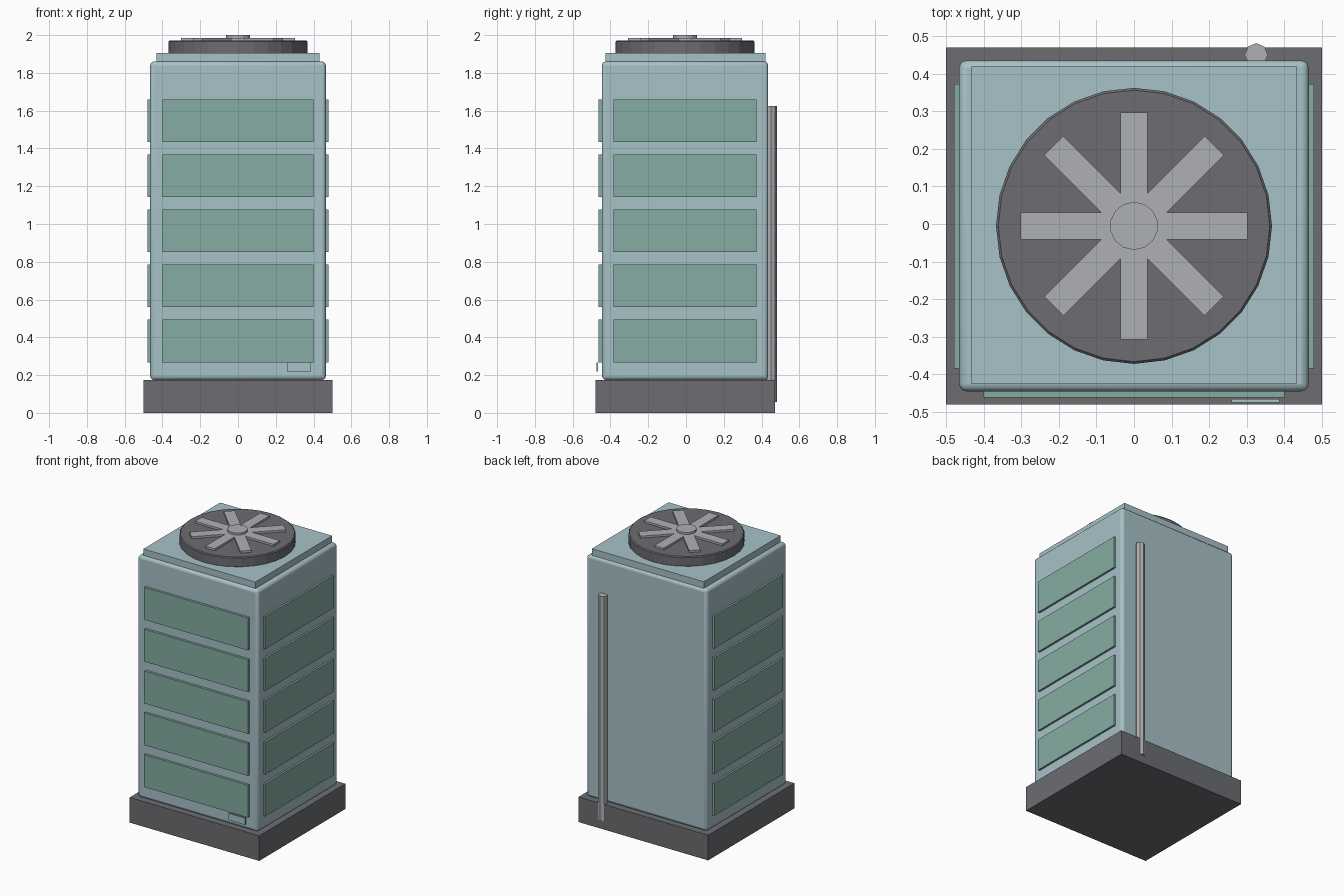
import bpy
from math import pi

cube = bpy.data.objects.get("Cube")
if cube:
    bpy.data.objects.remove(cube, do_unlink=True)

CY = -0.005  # depth centre of the cabinet


def material(name, r, g, b):
    m = bpy.data.materials.new(name)
    m.use_nodes = True
    m.diffuse_color = (r, g, b, 1)
    m.node_tree.nodes["Principled BSDF"].inputs["Base Color"].default_value = (r, g, b, 1)
    return m


pale_blue = material("pale blue paint", 0.39, 0.54, 0.58)
green = material("sage green panel", 0.235, 0.413, 0.366)
dark = material("dark grey", 0.15, 0.152, 0.168)
metal = material("light metal", 0.42, 0.434, 0.456)


def finish(name, mat, bevel, segments):
    ob = bpy.context.object
    ob.name = name
    ob.data.materials.append(mat)
    if bevel:
        mod = ob.modifiers.new("rounded edges", "BEVEL")
        mod.width = bevel
        mod.segments = segments
    return ob


def box(name, mat, x, y, z, bevel=0, segments=2):
    """Box from (min, max) ranges on each axis."""
    bpy.ops.mesh.primitive_cube_add(size=1, location=[sum(r) / 2 for r in (x, y, z)])
    ob = bpy.context.object
    ob.scale = [r[1] - r[0] for r in (x, y, z)]
    bpy.ops.object.transform_apply(location=False, rotation=False, scale=True)
    return finish(name, mat, bevel, segments)


def cylinder(name, mat, x, y, z, radius, sides, bevel=0):
    bpy.ops.mesh.primitive_cylinder_add(vertices=sides, radius=radius,
                                        depth=z[1] - z[0], location=(x, y, sum(z) / 2))
    return finish(name, mat, bevel, 1)


# Plinth, cabinet and roof plate
box("base", dark, (-0.5, 0.5), (-0.48, 0.47), (0, 0.175))
body = box("cabinet", pale_blue, (-0.465, 0.465), (-0.445, 0.435), (0.175, 1.86), 0.02, 3)
bpy.ops.object.shade_smooth_by_angle(angle=pi / 5)
box("roof_plate", pale_blue, (-0.432, 0.432), (-0.425, 0.42), (1.85, 1.905))

# Louvre panels on the front and both sides
for i in range(5):
    z = (0.268 + 0.2915 * i, 0.494 + 0.2915 * i)
    box(f"front_panel_{i + 1}", green, (-0.4, 0.4), (-0.462, -0.43), z)
    box(f"left_panel_{i + 1}", green, (0.45, 0.479), (-0.385, 0.372), z)
    box(f"right_panel_{i + 1}", green, (-0.479, -0.45), (-0.385, 0.372), z)

# Small blank plate at the lower front
box("front_plate", pale_blue, (0.26, 0.387), (-0.475, -0.466), (0.218, 0.266))

# Pipe up the back
cylinder("back_pipe", metal, 0.325, 0.45, (0.058, 1.625), 0.031, 8)

# Roof fan
cylinder("fan_housing", dark, 0, CY, (1.9, 1.972), 0.367, 28, 0.006)
for i in range(4):
    blade = box(f"fan_blade_pair_{i + 1}", metal, (-0.302, 0.302),
                (CY - 0.036, CY + 0.036), (1.97, 1.986))
    blade.rotation_euler.z = i * pi / 4
cylinder("fan_hub", metal, 0, CY, (1.965, 2.0), 0.064, 14)
